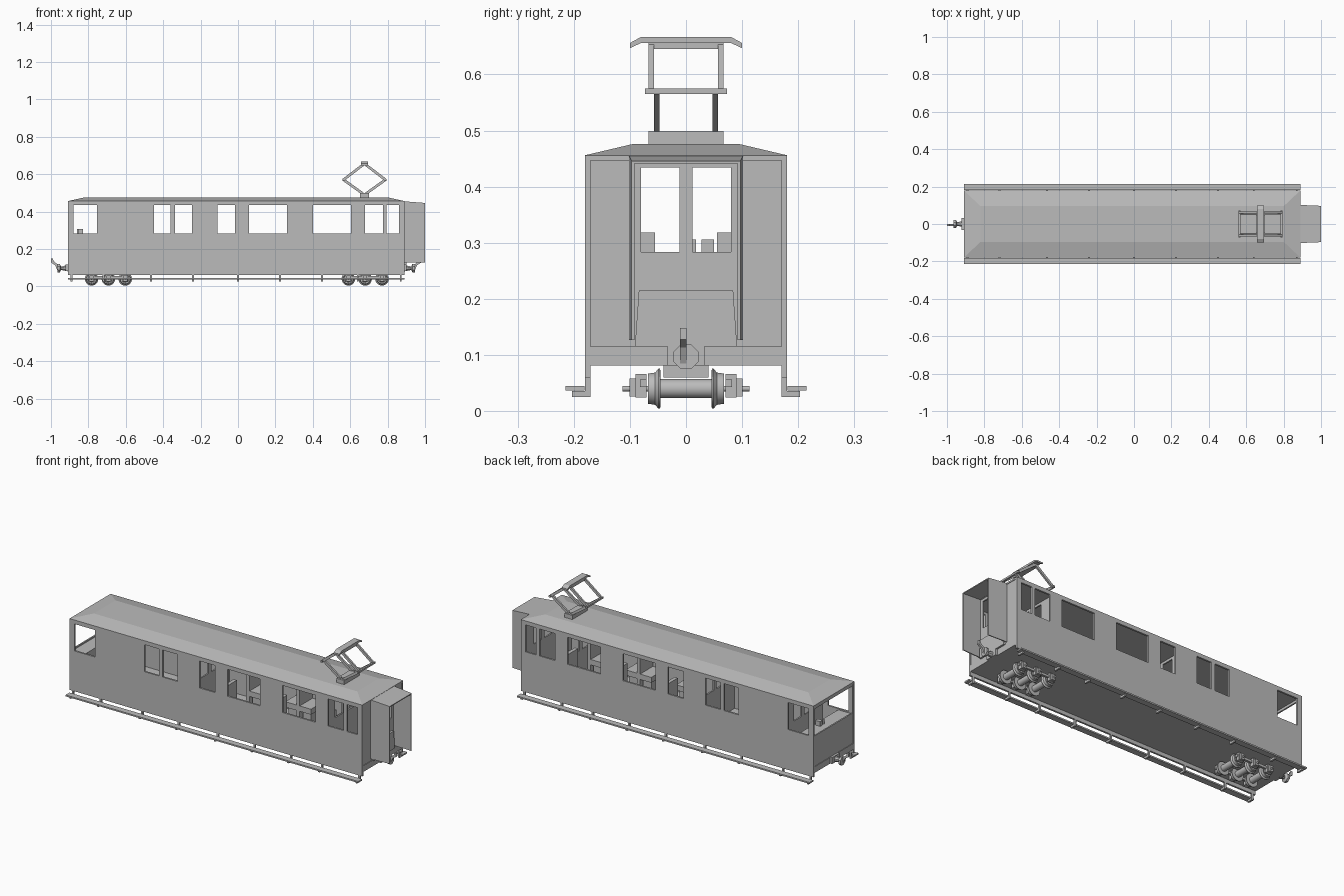
import bpy, bmesh, math
from itertools import product
from mathutils import Vector, Matrix

cube = bpy.data.objects.get("Cube")
if cube:
    bpy.data.objects.remove(cube, do_unlink=True)

paint = bpy.data.materials.new("plain_grey")
paint.use_nodes = True
GREY = (0.5, 0.5, 0.5, 1)
paint.diffuse_color = GREY
paint.node_tree.nodes["Principled BSDF"].inputs["Base Color"].default_value = GREY

BACK, FRONT = -0.91, 0.89      # body ends along x
SILL, HEAD = 0.284, 0.434      # window heights


def finish(name, bm, smooth=False):
    bmesh.ops.recalc_face_normals(bm, faces=bm.faces)
    mesh = bpy.data.meshes.new(name)
    bm.to_mesh(mesh)
    bm.free()
    mesh.materials.append(paint)
    obj = bpy.data.objects.new(name, mesh)
    bpy.context.collection.objects.link(obj)
    if smooth:
        bpy.ops.object.select_all(action='DESELECT')
        obj.select_set(True)
        bpy.context.view_layer.objects.active = obj
        bpy.ops.object.shade_smooth_by_angle(angle=math.radians(35))
    return obj


def hull(name, points):
    bm = bmesh.new()
    for p in points:
        bm.verts.new(p)
    out = bmesh.ops.convex_hull(bm, input=bm.verts)
    spare = [v for v in set(out["geom_interior"] + out["geom_unused"])
             if isinstance(v, bmesh.types.BMVert)]
    bmesh.ops.delete(bm, geom=spare, context='VERTS')
    bmesh.ops.dissolve_limit(bm, angle_limit=0.01, verts=bm.verts, edges=bm.edges)
    return finish(name, bm)


def box(name, x, y, z):
    return hull(name, product(x, y, z))


def bar(name, a, b, h):
    return hull(name, [Vector(p) + Vector(c) for p in (a, b)
                       for c in product((-h, h), repeat=3)])


def prism(name, outline, to_a, to_b):
    """Extrude a flat outline between two placements of it."""
    bm = bmesh.new()
    a = [bm.verts.new(to_a(*p)) for p in outline]
    b = [bm.verts.new(to_b(*p)) for p in outline]
    bm.faces.new(a)
    bm.faces.new(b[::-1])
    n = len(a)
    for i in range(n):
        bm.faces.new((a[i], b[i], b[(i + 1) % n], a[(i + 1) % n]))
    return finish(name, bm)


def lathe(name, profile, centre, axis, sides=24):
    """Turn (distance, radius) pairs around the x or y axis."""
    bm = bmesh.new()
    rings = []
    for d, r in profile:
        ring = []
        for i in range(sides):
            t = math.tau * (i + 0.5) / sides
            u, w = r * math.cos(t), r * math.sin(t)
            off = (d, u, w) if axis == 'x' else (u, d, w)
            ring.append(bm.verts.new(Vector(centre) + Vector(off)))
        rings.append(ring)
    bm.faces.new(rings[0])
    bm.faces.new(rings[-1][::-1])
    for a, b in zip(rings, rings[1:]):
        for i in range(sides):
            j = (i + 1) % sides
            bm.faces.new((a[i], b[i], b[j], a[j]))
    return finish(name, bm, smooth=True)


def wall(name, span, z, windows, place, depth):
    """Flat wall with a row of window openings, given thickness by depth."""
    us = sorted({*span, *(u for w in windows for u in w)})
    vs = (z[0], SILL, HEAD, z[1])
    bm = bmesh.new()
    grid = [[bm.verts.new(place(u, v)) for v in vs] for u in us]
    for i in range(len(us) - 1):
        mid = (us[i] + us[i + 1]) / 2
        for j in range(3):
            if j == 1 and any(a < mid < b for a, b in windows):
                continue
            bm.faces.new((grid[i][j], grid[i + 1][j], grid[i + 1][j + 1], grid[i][j + 1]))
    out = bmesh.ops.extrude_face_region(bm, geom=bm.faces[:], use_keep_orig=True)
    moved = [v for v in out["geom"] if isinstance(v, bmesh.types.BMVert)]
    bmesh.ops.translate(bm, verts=moved, vec=depth)
    return finish(name, bm)


# Body shell: sides, ends, inner partitions, floor and roof
side_windows = [(-0.88, -0.753), (-0.45, -0.36), (-0.337, -0.246), (-0.11, -0.016),
                (0.06, 0.262), (0.4, 0.604), (0.68, 0.775), (0.795, 0.86)]
door_windows = [(-0.08, -0.012), (0.012, 0.08)]
for s, label in ((-1, "right"), (1, "left")):
    wall(f"side_wall_{s}", (BACK, FRONT), (0.06, 0.455), side_windows,
         lambda u, v: (u, s * 0.18, v), (0, -s * 0.01, 0))
cross_walls = [("cab_end_wall", BACK + 0.003, [(-0.165, 0.165)]),
               ("gangway_end_wall", FRONT - 0.011, door_windows),
               ("cab_partition", -0.72, door_windows),
               ("middle_partition", -0.18, door_windows),
               ("vestibule_partition", 0.645, door_windows)]
for name, x, openings in cross_walls:
    wall(name, (-0.17, 0.17), (0.115, 0.452), openings,
         lambda u, v: (x, u, v), (0.008, 0, 0))
box("floor", (BACK, FRONT), (-0.171, 0.171), (0.081, 0.115))
hull("roof", [*product((BACK, FRONT), (-0.18, 0.18), (0.447, 0.456)),
              *product((-0.82, 0.8), (-0.095, 0.095), (0.476,))])

# Gangway hood and folded bridge plate
for s in (-1, 1):
    hull(f"gangway_side_{s}", [(x, s * (w - t), z) for x, w, top in
                               ((FRONT - 0.005, 0.102, 0.455), (1.0, 0.097, 0.446))
                               for t in (0, 0.005) for z in (0.127, top)])
hull("gangway_top", [(x, s * w, top - t) for x, w, top in
                     ((FRONT - 0.005, 0.102, 0.455), (1.0, 0.097, 0.446))
                     for s in (-1, 1) for t in (0, 0.005)])
prism("bridge_plate", [(-0.091, 0.115), (0.091, 0.115), (0.084, 0.215), (-0.084, 0.215)],
      lambda y, z: (0.888, y, z), lambda y, z: (0.9, y, z))

# Seats with backs between the windows, and the driver's desk
for s in (-1, 1):
    for x in (0.022, 0.331, 0.635):
        box("seat_back", (x - 0.01, x + 0.01), sorted((s * 0.055, s * 0.168)), (0.115, 0.318))
    for x in (0.065, 0.287, 0.375, 0.592):
        box("seat", (x - 0.035, x + 0.035), sorted((s * 0.055, s * 0.168)), (0.185, 0.215))
        box("seat_base", (x - 0.025, x + 0.025), sorted((s * 0.07, s * 0.16)), (0.115, 0.185))
box("driver_desk", (-0.895, -0.82), (-0.165, 0.165), (0.22, 0.28))
box("controller", (-0.86, -0.83), (0.028, 0.05), (0.28, 0.306))
box("driver_lever", (-0.86, -0.85), (0.01, 0.018), (0.28, 0.306))

# Running boards and their brackets
for s in (-1, 1):
    box("running_board", (BACK, FRONT), sorted((s * 0.181, s * 0.215)), (0.037, 0.045))
    for x in (-0.89, -0.72, -0.465, -0.24, 0.0, 0.225, 0.45, 0.64, 0.87):
        outline = [(0.17, 0.082), (0.18, 0.082), (0.18, 0.036), (0.203, 0.036),
                   (0.203, 0.025), (0.17, 0.025)]
        prism("board_bracket", outline, lambda y, z: (x - 0.005, s * y, z),
              lambda y, z: (x + 0.005, s * y, z))

# Two three-axle bogies
wheel = [(0.045, 0.016), (0.046, 0.036), (0.049, 0.036), (0.055, 0.029),
         (0.068, 0.027), (0.068, 0.021), (0.063, 0.02), (0.063, 0.008)]
for centre in (-0.693, 0.68):
    box("bogie_frame", (centre - 0.06, centre + 0.06), (-0.04, 0.04), (0.06, 0.082))
    for s in (-1, 1):
        box("bogie_side", (centre - 0.11, centre + 0.11), sorted((s * 0.07, s * 0.082)),
            (0.043, 0.056))
    for x in (centre - 0.09, centre, centre + 0.09):
        at = (x, 0, 0.04)
        lathe("axle", [(-0.05, 0.017), (0.05, 0.017)], at, 'y')
        lathe("axle_shaft", [(-0.113, 0.005), (0.113, 0.005)], at, 'y', 12)
        for s in (-1, 1):
            lathe("wheel", [(s * d, r) for d, r in wheel], at, 'y')
            box("axle_box", (x - 0.016, x + 0.016), sorted((s * 0.07, s * 0.09)), (0.024, 0.066))
            box("axle_cap", (x - 0.011, x + 0.011), sorted((s * 0.09, s * 0.101)), (0.026, 0.058))

# Couplers at both ends
hook = [(0.045, 0.085), (0.055, 0.085), (0.068, 0.113), (0.09, 0.128),
        (0.09, 0.148), (0.08, 0.148), (0.076, 0.135), (0.055, 0.118), (0.045, 0.1)]
for d, end in ((-1, BACK), (1, FRONT)):
    box("coupler_mount", sorted((end, end + d * 0.012)), (-0.033, 0.033), (0.081, 0.117))
    lathe("coupler_head", [(d * a, r) for a, r in
                           ((0, 0.018), (0.036, 0.01), (0.042, 0.024), (0.055, 0.024))],
          (end, 0, 0.097), 'x', 8)
    prism("coupler_hook", hook, lambda x, z: (end + d * x, -0.011, z),
          lambda x, z: (end + d * x, 0.001, z))

# Pantograph: base, diamond arms, cross bars and contact bow
PX = 0.676
box("pantograph_base", (PX - 0.024, PX + 0.024), (-0.067, 0.067), (0.47, 0.499))
for d in (-1, 1):
    elbow = PX + d * 0.112
    bar("pantograph_elbow_bar", (elbow, -0.068, 0.57), (elbow, 0.068, 0.57), 0.005)
    for s in (-1, 1):
        bar("lower_arm", (PX + d * 0.01, s * 0.052, 0.497), (elbow, s * 0.052, 0.57), 0.005)
        bar("upper_arm", (elbow, s * 0.062, 0.57), (PX + d * 0.01, s * 0.062, 0.648), 0.005)
box("pantograph_head_bar", (PX - 0.015, PX + 0.015), (-0.067, 0.067), (0.645, 0.656))
bow = [(-0.1, 0.647), (-0.08, 0.656), (0.08, 0.656), (0.1, 0.647),
       (0.1, 0.656), (0.08, 0.667), (-0.08, 0.667), (-0.1, 0.656)]
prism("contact_bow", bow, lambda y, z: (PX - 0.018, y, z), lambda y, z: (PX + 0.018, y, z))
